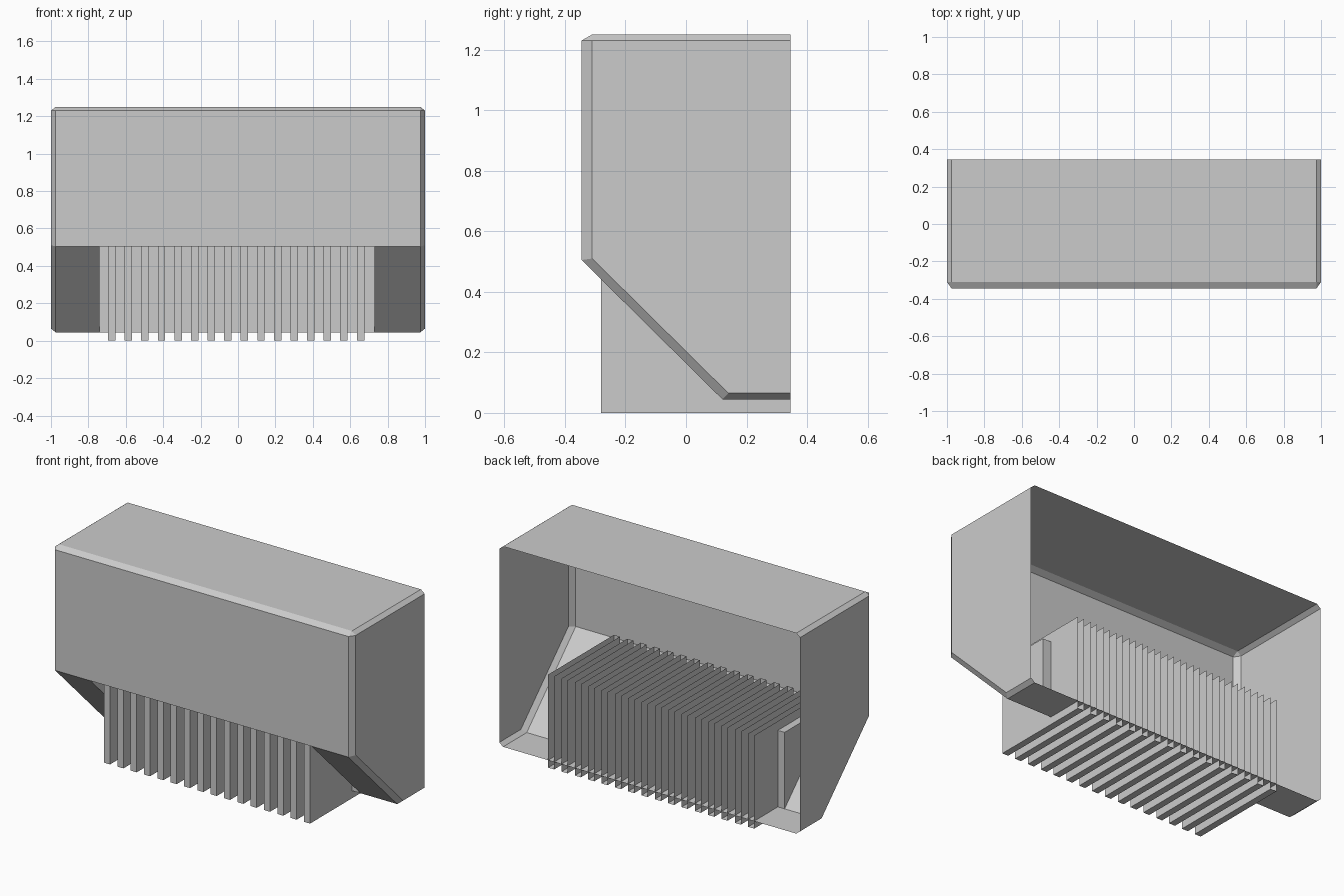
import bpy
import bmesh

cube = bpy.data.objects.get("Cube")
if cube:
    bpy.data.objects.remove(cube, do_unlink=True)

# One flat grey for every part
grey = bpy.data.materials.new("plain_grey")
grey.use_nodes = True
colour = (0.6, 0.6, 0.6, 1)
grey.diffuse_color = colour
grey.node_tree.nodes["Principled BSDF"].inputs["Base Color"].default_value = colour


def finish(bm, name, flip=False):
    """Weld the sheet, orient it and turn it into an object."""
    bmesh.ops.remove_doubles(bm, verts=bm.verts, dist=0.0001)
    bmesh.ops.recalc_face_normals(bm, faces=bm.faces)
    if flip:
        bmesh.ops.reverse_faces(bm, faces=bm.faces)
    mesh = bpy.data.meshes.new(name)
    bm.to_mesh(mesh)
    bm.free()
    mesh.materials.append(grey)
    obj = bpy.data.objects.new(name, mesh)
    bpy.context.collection.objects.link(obj)
    return obj


def face(bm, *points):
    return bm.faces.new([bm.verts.new(p) for p in points])


BACK, KNEE, FRONT = 0.345, 0.12, -0.345
FLOOR, LIP, TOP = 0.045, 0.505, 1.25
HOLE_L, HOLE_R = -0.74, 0.73

# Casing: full outline in (y, z), and the inset outline on the end walls
full = [(BACK, TOP), (-0.31, TOP), (FRONT, 1.23), (FRONT, LIP),
        (KNEE, FLOOR), (BACK, FLOOR)]
end = [(BACK, 1.23), (-0.31, 1.23), (-0.31, 1.23), (-0.31, 0.51),
       (0.14, 0.065), (BACK, 0.065)]
stations = [(-1, end), (-0.975, full), (HOLE_L, full),
            (HOLE_R, full), (0.975, full), (1, end)]
SLOPE = 3

bm = bmesh.new()
for (xa, a), (xb, b) in zip(stations, stations[1:]):
    for i in range(len(full) - 1):
        if i == SLOPE and xa == HOLE_L:
            continue  # opening for the fins
        quad = [(xa, *a[i]), (xa, *a[i + 1]), (xb, *b[i + 1]), (xb, *b[i])]
        face(bm, *dict.fromkeys(quad))
for x in (-1, 1):
    face(bm, *[(x, *p) for p in dict.fromkeys(end)])

# Recess behind the opening: ceiling, rear wall and triangular cheeks
face(bm, (HOLE_L, FRONT, LIP), (HOLE_R, FRONT, LIP),
     (HOLE_R, KNEE, LIP), (HOLE_L, KNEE, LIP))
face(bm, (HOLE_L, KNEE, FLOOR), (HOLE_R, KNEE, FLOOR),
     (HOLE_R, KNEE, LIP), (HOLE_L, KNEE, LIP))
for x in (HOLE_L, HOLE_R):
    face(bm, (x, FRONT, LIP), (x, KNEE, LIP), (x, KNEE, FLOOR))
finish(bm, "casing")

# Fins: thin channels, open at the top and back
FIN_FRONT, FIN_TOP, HALF, COUNT = -0.28, 0.56, 0.02, 16
for n in range(COUNT):
    c = -0.675 + n * 1.33 / (COUNT - 1)
    l, r = c - HALF, c + HALF
    bm = bmesh.new()
    for x in (l, r):
        face(bm, (x, FIN_FRONT, 0), (x, BACK, 0),
             (x, BACK, FIN_TOP), (x, FIN_FRONT, FIN_TOP))
    face(bm, (l, FIN_FRONT, 0), (r, FIN_FRONT, 0),
         (r, FIN_FRONT, FIN_TOP), (l, FIN_FRONT, FIN_TOP))
    face(bm, (l, FIN_FRONT, 0), (r, FIN_FRONT, 0), (r, BACK, 0), (l, BACK, 0))
    finish(bm, f"fin_{n + 1}")
